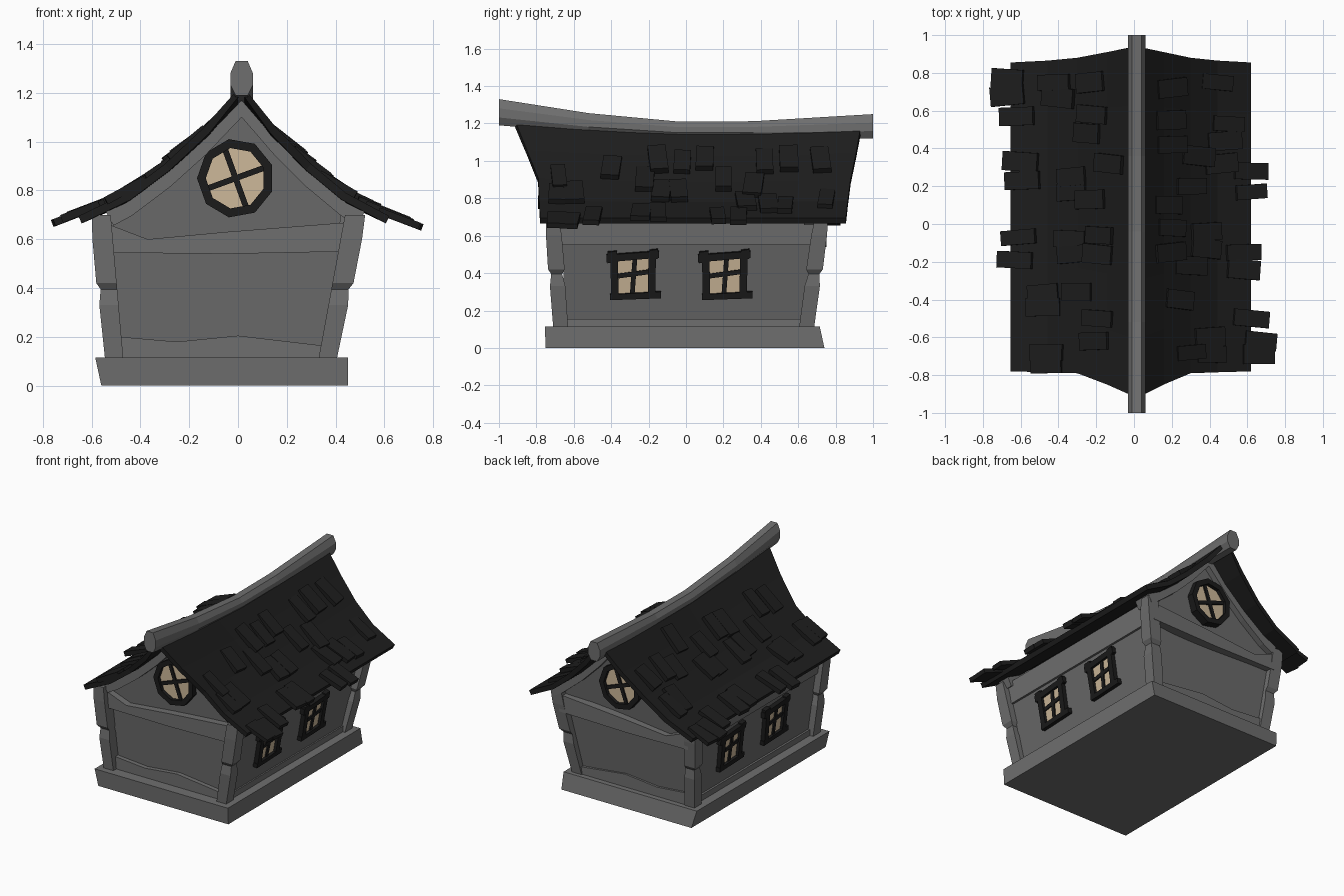
import bpy, bmesh, math, random
from mathutils import Matrix, Vector

if "Cube" in bpy.data.objects:
    bpy.data.objects.remove(bpy.data.objects["Cube"])

random.seed(4)

def material(name, rgb):
    m = bpy.data.materials.new(name)
    m.diffuse_color = (*rgb, 1)
    m.use_nodes = True
    m.node_tree.nodes["Principled BSDF"].inputs["Base Color"].default_value = m.diffuse_color
    return m

WALL = material("wall grey", (0.142, 0.142, 0.142))
TRIM = material("trim grey", (0.158, 0.158, 0.158))
ROOF = material("roof charcoal", (0.0125, 0.0125, 0.0125))
FRAME = material("frame black", (0.0105, 0.0105, 0.0105))
GLASS = material("window tan", (0.61, 0.48, 0.32))

def mesh(name, verts, faces, mat, recalc=True):
    me = bpy.data.meshes.new(name)
    me.from_pydata([tuple(v) for v in verts], [], faces)
    if recalc:
        bm = bmesh.new()
        bm.from_mesh(me)
        bmesh.ops.recalc_face_normals(bm, faces=bm.faces)
        bm.to_mesh(me)
        bm.free()
    me.materials.append(mat)
    ob = bpy.data.objects.new(name, me)
    bpy.context.collection.objects.link(ob)
    return ob

def add_loft(verts, faces, rings):
    b, n = len(verts), len(rings[0])
    for r in rings:
        verts.extend(r)
    for k in range(len(rings) - 1):
        for i in range(n):
            j = (i + 1) % n
            faces.append((b + k*n + i, b + k*n + j, b + (k+1)*n + j, b + (k+1)*n + i))
    faces.append(tuple(b + i for i in range(n)))
    faces.append(tuple(b + (len(rings)-1)*n + i for i in range(n)))

def loft(name, rings, mat):
    v, f = [], []
    add_loft(v, f, rings)
    return mesh(name, v, f, mat)

def plates(name, M, polys, n0, n1, mat):
    """Flat polygons in a local (u, v) plane, thickened from n0 to n1 along the normal."""
    v, f = [], []
    for p in polys:
        add_loft(v, f, [[M @ Vector((a, b, n)) for a, b in p] for n in (n0, n1)])
    return mesh(name, v, f, mat)

def frame_at(pos, u, v):
    u, v = Vector(u).normalized(), Vector(v).normalized()
    return Matrix.Translation(pos) @ Matrix((u, v, u.cross(v))).transposed().to_4x4()

def rect(x0, x1, y0, y1, z):
    return [(x0, y0, z), (x1, y0, z), (x1, y1, z), (x0, y1, z)]

# roof shape: u is the distance from the ridge, z the height, then front and back edge
PROFILE = [(0, 1.205, -.92, .94), (.15, 1.04, -.85, .91), (.30, .90, -.79, .88),
           (.45, .785, -.785, .865), (.637, .695, -.78, .855)]

def roof_x(s, u):
    return s*u + .015 - .05*u

def roof_z(u):
    for a, b in zip(PROFILE, PROFILE[1:]):
        if u <= b[0] or b is PROFILE[-1]:
            return a[1] + (b[1]-a[1]) * (u-a[0]) / (b[0]-a[0])

def sag(u, y):
    return (-.02 + .045*y*y - .01*y) * max(0, 1 - u/.637)

# stone base
loft("base_slab", [rect(-.56, .45, -.75, .74, 0), rect(-.585, .45, -.755, .715, .115)], TRIM)

# house body with curved gables
side = [(.37, .10), (.47, .66)]
sec = [(-.50, .10), (-.555, .66)]
sec += [(roof_x(-1, p[0]), p[1]-.06) for p in PROFILE[3:0:-1]] + [(.015, 1.14)]
sec += [(roof_x(1, p[0]), p[1]-.06) for p in PROFILE[1:4]] + side[::-1]

def wall_y(s, z):
    return s*.64 + (.08 if s > 0 else -.025) * min(z, .66)/.66
loft("house_walls", [[(x, wall_y(s, z), z) for x, z in sec] for s in (-1, 1)], WALL)

# leaning corner posts with a notch
for n1, o, xb, xt in (("left", -1, (-.545, -.47), (-.605, -.52)), ("right", 1, (.33, .405), (.435, .525))):
    for n2, yb, yt in (("front", (-.71, -.63), (-.755, -.67)), ("back", (.605, .685), (.68, .765))):
        rings = []
        for z, pinch in ((.11, 0), (.33, 0), (.395, .012), (.42, -.003), (.60, 0), (.70, .008)):
            t = (z - .11) / .57
            g = lambda a, b: a + (b-a)*t
            px = (pinch, 0) if o < 0 else (0, pinch)
            rings.append(rect(g(xb[0], xt[0])+px[0], g(xb[1], xt[1])-px[1],
                              g(yb[0], yt[0])+pinch, g(yb[1], yt[1])-pinch, z))
        loft(f"{n2}_{n1}_post", rings, TRIM)

# beams across the front and back, and gable boards under the roof
XZ = Matrix(((1, 0, 0, 0), (0, 0, 1, 0), (0, 1, 0, 0), (0, 0, 0, 1)))
for name, s, dy in (("front", -1, .015), ("back", 1, .025)):
    plates(name + "_cross_beam", XZ, [[(-.54, .545), (-.05, .54), (.46, .55), (.46, .67),
           (-.05, .63), (-.37, .60), (-.54, .665)]], s*.62, s*.725+dy, TRIM)
    plates(name + "_foot_beam", XZ, [[(-.49, .11), (.35, .11), (.34, .165), (0, .205),
           (-.25, .18), (-.48, .20)]], s*.60, s*.678, TRIM)
    boards = []
    for e in (-1, 1):
        top = [(roof_x(e, u), roof_z(u)-.035) for u in (0, .15, .30, .45, .53)]
        low = [(roof_x(e, u), roof_z(u)-.105) for u in (0, .14, .28, .43, .50)]
        boards += [[top[i], top[i+1], low[i+1], low[i]] for i in range(4)]
    plates(name + "_gable_boards", XZ, boards, s*.63, s*.735+dy, TRIM)

# beams along the sides
for name, e, xs in (("right", 1, (.465, .48, .35, .39)), ("left", -1, (-.56, -.575, -.48, -.52))):
    for part, z0, z1, xa, xb, y in (("eave_beam", .55, .70, xs[0], xs[1], .68),
                                    ("foot_beam", .11, .155, xs[3], xs[3], .64)):
        loft(f"{name}_{part}", [rect(*sorted((xa - e*.06, xa)), -y, y, z0),
                                rect(*sorted((xb - e*.06, xb)), -y, y, z1)], TRIM)

# curved, sagging roof sheet
cols = [(-1, p) for p in PROFILE[:0:-1]] + [(1, p) for p in PROFILE]
rows = 7
rv, rf = [], []
for s, (u, z, y0, y1) in cols:
    for k in range(rows):
        y = y0 + (y1-y0)*k/(rows-1)
        rv.append((roof_x(s, u), y, z + sag(u, y)))
for c in range(len(cols)-1):
    for k in range(rows-1):
        a = c*rows + k
        rf.append((a, a+rows, a+rows+1, a+1))
roof = mesh("roof", rv, rf, ROOF, recalc=False)
sol = roof.modifiers.new("thickness", 'SOLIDIFY')
sol.thickness, sol.offset = .033, -1

# ridge beam, higher at the front
rings = []
for y, zt, zb in ((-1, 1.33, 1.19), (-.52, 1.255, 1.15), (-.04, 1.21, 1.125), (.36, 1.212, 1.125), (1, 1.25, 1.12)):
    h = zt - zb
    rings.append([(.015+a, y, zb + b*h) for a, b in
                  ((-.025, 0), (.025, 0), (.046, .3), (.046, .65), (.025, 1), (-.025, 1), (-.046, .65), (-.046, .3))])
loft("ridge_beam", rings, TRIM)

# loose shingles, placed by x and y
SPOTS = [(.44, .75), (.2, .72), (.5, .53), (.48, .44), (.19, .55), (.2, .42), (.34, .36), (.46, .32),
         (.62, .28), (.62, .17), (.3, .2), (.18, .1), (.38, -.04), (.38, -.13), (.2, -.02), (.19, -.15),
         (.3, -.22), (.58, -.15), (.58, -.24), (.24, -.4), (.62, -.5), (.67, -.62), (.66, -.69),
         (.4, -.6), (.41, -.69), (.3, -.68),
         (-.67, .77), (-.67, .68), (-.62, .57), (-.6, .33), (-.59, .23), (-.42, .75), (-.4, .67), (-.23, .75),
         (-.22, .58), (-.25, .48), (-.13, .32), (-.33, .25), (-.33, .17), (-.23, .13), (-.34, -.08),
         (-.33, -.16), (-.18, -.06), (-.19, -.16), (-.61, -.07), (-.63, -.19), (-.48, -.36), (-.48, -.44),
         (-.3, -.36), (-.19, -.5), (-.21, -.62), (-.46, -.68), (-.46, -.75)]
sv, sf = [], []
for x, y in SPOTS:
    s = 1 if x > 0 else -1
    u = (x - .015) / (s - .05)
    d = .05
    slope = Vector((s*2*d, 0, (roof_z(u+d) - roof_z(u-d)) * random.uniform(.78, .9)))
    M = frame_at((x, y, roof_z(u) + sag(u, y) + .012), slope, (0, s, 0))
    M = M @ Matrix.Rotation(random.uniform(-.11, .11), 4, 'Z')
    l, w, t = random.uniform(.085, .1), random.uniform(.038, .052), random.uniform(.012, .02)
    add_loft(sv, sf, [[M @ Vector(p) for p in rect(-l, l, -w, w, z)] for z in (-.015, t)])
mesh("roof_shingles", sv, sf, ROOF)

# square side windows
JAMBS = [[(-.12, -.12), (-.08, -.12), (-.085, .11), (-.125, .11)],
         [(.075, -.12), (.115, -.12), (.12, .13), (.08, .13)],
         [(-.145, .075), (.135, .10), (.135, .135), (-.145, .115)],
         [(-.125, -.13), (.145, -.12), (.145, -.085), (-.125, -.10)],
         [(-.14, .07), (-.085, .08), (-.09, .135), (-.14, .13)],
         [(.085, .09), (.13, .095), (.13, .145), (.085, .14)]]
BARS = [[(-.02, -.10), (.005, -.10), (.02, .10), (-.005, .10)],
        [(-.09, -.015), (.09, .01), (.09, .035), (-.09, .01)]]
PANE = [[(-.09, -.105), (.09, -.105), (.09, .105), (-.09, .09)]]
for name, e, x, lean, ys in (("right", 1, .424, .17, (-.28, .21)), ("left", -1, -.53, -.10, (.28, -.21))):
    for i, y in enumerate(ys, 1):
        M = frame_at((x, y, .388), (0, e, 0), (lean, 0, 1))
        plates(f"{name}_window_{i}_frame", M, JAMBS, -.02, .028, FRAME)
        plates(f"{name}_window_{i}_bars", M, BARS, -.01, .018, FRAME)
        plates(f"{name}_window_{i}_glass", M, PANE, .002, .009, GLASS)

# round gable windows with tilted crossbars
def polar(r, k):
    a = 2*math.pi*k/9 + .35
    return (r*math.cos(a), r*1.03*math.sin(a))
ring = [[polar(.122, k), polar(.158, k), polar(.158, k+1), polar(.122, k+1)] for k in range(9)]
cross = [[(-.012, -.125), (.012, -.125), (.012, .125), (-.012, .125)],
         [(-.125, -.012), (.125, -.012), (.125, .012), (-.125, .012)]]
for name, s in (("front", -1), ("back", 1)):
    M = frame_at((-.01, wall_y(s, 1), .85), (-s, 0, 0), (0, 0, 1))
    R = M @ Matrix.Rotation(math.radians(20), 4, 'Z')
    plates(name + "_round_window_frame", M, ring, -.02, .035, FRAME)
    plates(name + "_round_window_bars", R, cross, -.01, .02, FRAME)
    plates(name + "_round_window_glass", M, [[polar(.125, k) for k in range(9)]], .002, .01, GLASS)
